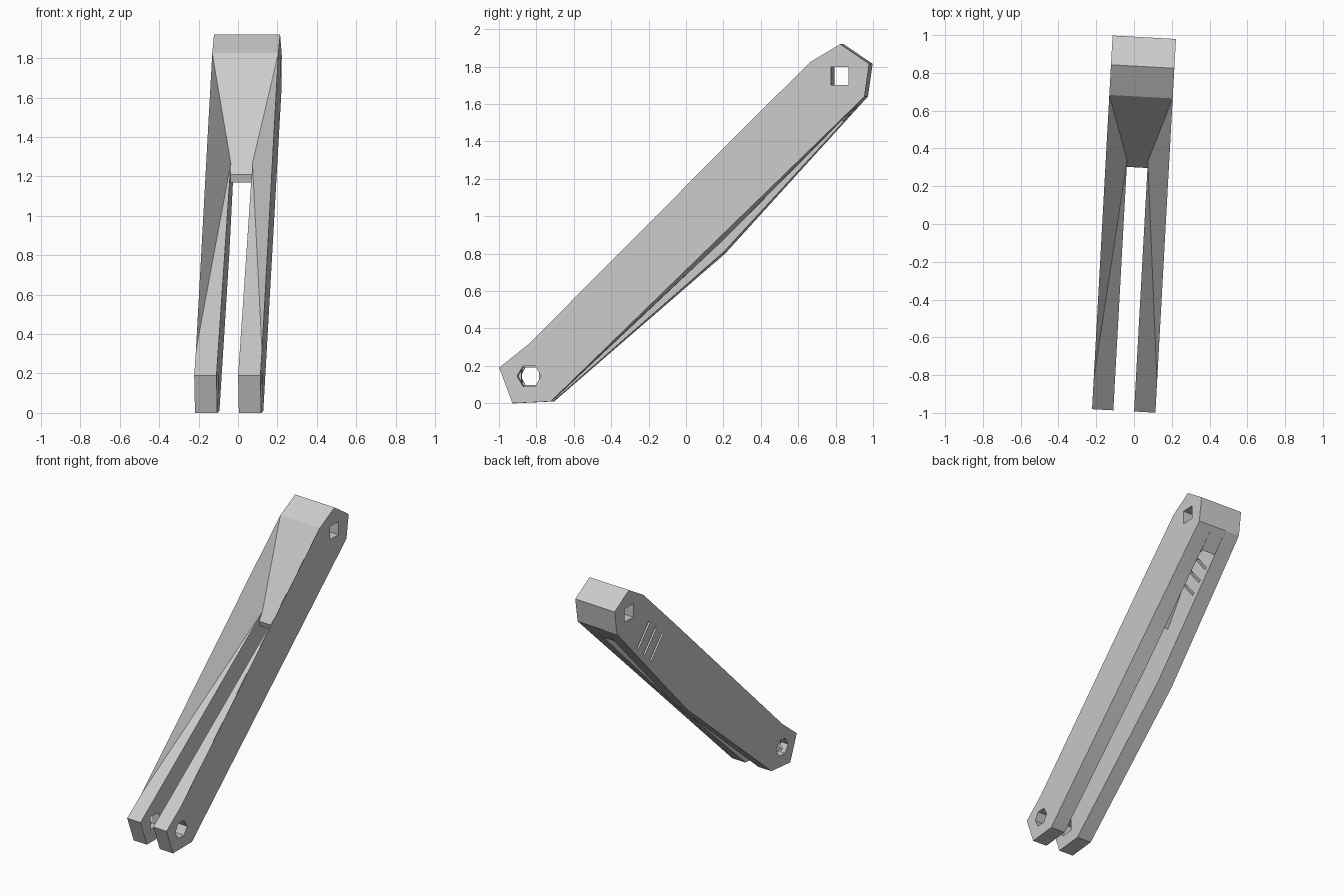
import bpy, bmesh, math
from mathutils import Matrix

if "Cube" in bpy.data.objects:
    bpy.data.objects.remove(bpy.data.objects["Cube"])

OUTER, INNER = 0.168, 0.055
YAW = Matrix.Rotation(math.radians(-3.15), 4, "Z")

grey = bpy.data.materials.new("plain grey")
grey.use_nodes = True
grey.diffuse_color = (0.6, 0.6, 0.6, 1)
grey.node_tree.nodes["Principled BSDF"].inputs["Base Color"].default_value = (0.6, 0.6, 0.6, 1)


def add_object(name, bm):
    bmesh.ops.recalc_face_normals(bm, faces=bm.faces)
    mesh = bpy.data.meshes.new(name)
    bm.to_mesh(mesh)
    bm.free()
    mesh.materials.append(grey)
    obj = bpy.data.objects.new(name, mesh)
    bpy.context.collection.objects.link(obj)
    return obj


def loft(name, side_a, xa, side_b, xb):
    """Closed solid between two (y, z) outlines with matching points."""
    bm = bmesh.new()
    a = [bm.verts.new((xa, y, z)) for y, z in side_a]
    b = [bm.verts.new((xb, y, z)) for y, z in side_b]
    bm.faces.new(a)
    bm.faces.new(b)
    for i in range(len(a)):
        j = (i + 1) % len(a)
        # split each band from the inner dip so the creases run to it
        if side_b[j] in DIPS:
            bm.faces.new((a[i], a[j], b[j]))
            bm.faces.new((a[i], b[j], b[i]))
        else:
            bm.faces.new((a[i], a[j], b[i]))
            bm.faces.new((a[j], b[j], b[i]))
    bmesh.ops.dissolve_degenerate(bm, dist=0.0001, edges=bm.edges)
    return add_object(name, bm)


def box(name, center, size, tilt=0):
    bm = bmesh.new()
    m = (Matrix.Translation(center) @ Matrix.Rotation(tilt, 4, "X")
         @ Matrix.Diagonal((*size, 1)))
    bmesh.ops.create_cube(bm, size=1, matrix=m)
    return add_object(name, bm)


def hex_pin(name, center, radius, length):
    bm = bmesh.new()
    m = Matrix.Translation(center) @ Matrix.Rotation(math.pi / 2, 4, "Y")
    bmesh.ops.create_cone(bm, cap_ends=True, segments=6, radius1=radius,
                          radius2=radius, depth=length, matrix=m)
    return add_object(name, bm)


def combine(target, tool, operation):
    mod = target.modifiers.new(operation, "BOOLEAN")
    mod.operation, mod.solver, mod.object = operation, "EXACT", tool
    bpy.context.view_layer.objects.active = target
    bpy.ops.object.modifier_apply(modifier=mod.name)
    bpy.data.objects.remove(tool)


# Side outline: front tip, underside, back tip, top
tip = [(-0.991, 0.19), (-0.92, 0.0), (-0.715, 0.01)]
back = [(0.965, 1.64), (0.99, 1.815), (0.835, 1.92), (0.675, 1.825)]
heel = (-0.835, 0.315)
trough = (0.335, 1.267)
DIPS = {trough, (0.2, 0.87), (0.2, 0.81)}


def arm(name, sign, belly_out, belly_in):
    ridge = (trough[0], trough[0] + 1.1535)
    outer = tip + [(0.2, belly_out)] + back + [ridge, heel]
    inner = tip + [(0.2, belly_in)] + back + [trough, heel]
    return loft(name, outer, sign * OUTER, inner, sign * INNER)


# Two fork arms; the one on the right has a deeper belly
body = arm("fork_arm", -1, 0.80, 0.81)
left_arm = arm("left_arm", 1, 0.898, 0.87)

# Solid head and thin web between the arms, hollow beneath
web_outline = [(0.84, 1.51)] + back + [trough, (0.30, 1.21), (0.312, 1.17),
                                       (0.58, 1.56), (0.72, 1.62)]
web = loft("web", web_outline, -INNER, web_outline, INNER)
combine(body, left_arm, "UNION")
combine(body, web, "UNION")

# Square head hole, hexagonal fork holes and a square inner seat
combine(body, box("head_hole", (0, 0.833, 1.75), (1, 0.094, 0.098)), "DIFFERENCE")
combine(body, hex_pin("left_hole", (0.15, -0.831, 0.145), 0.064, 0.26), "DIFFERENCE")
combine(body, hex_pin("right_hole", (-0.17, -0.831, 0.145), 0.064, 0.12), "DIFFERENCE")
combine(body, box("inner_seat", (-0.08, -0.836, 0.145), (0.11, 0.094, 0.094)), "DIFFERENCE")

# Three narrow slits through the right wall into the hollow
for i in (-1, 0, 1):
    center = (-0.14, 0.605 + i * 0.07, 1.457 + i * 0.069)
    combine(body, box("slit", center, (0.2, 0.02, 0.2), math.radians(40)), "DIFFERENCE")

body.data.transform(YAW)
body.name = "forked_link"
bpy.ops.object.select_all(action="DESELECT")
body.select_set(True)
bpy.context.view_layer.objects.active = body
bpy.ops.object.shade_smooth_by_angle(angle=math.radians(20))
